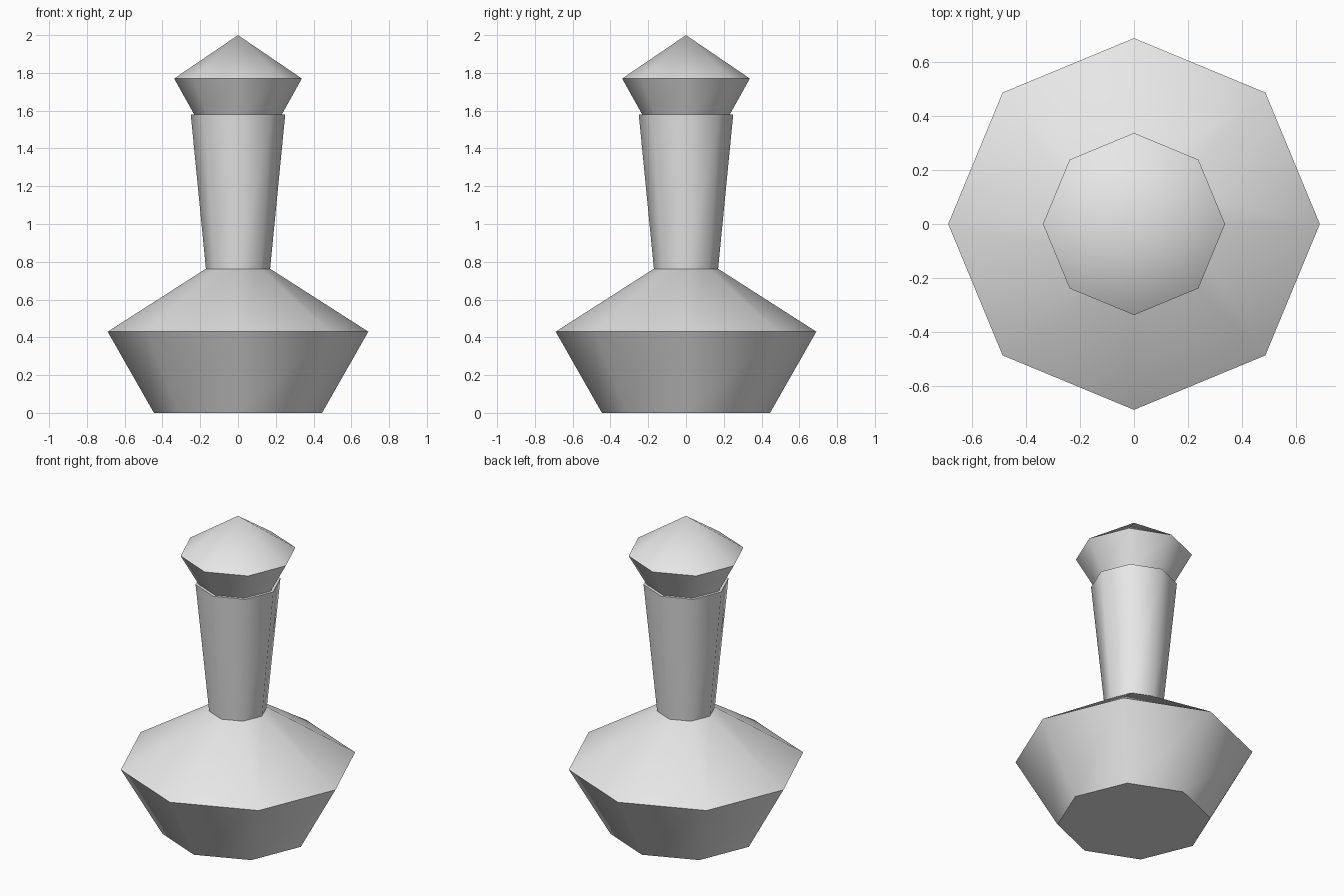
import bpy
import math

if "Cube" in bpy.data.objects:
    bpy.data.objects.remove(bpy.data.objects["Cube"], do_unlink=True)

SIDES = 8

# Single pale grey material
grey = bpy.data.materials.new("pale_grey")
grey.use_nodes = True
colour = (0.8, 0.8, 0.8, 1)
grey.diffuse_color = colour
grey.node_tree.nodes["Principled BSDF"].inputs["Base Color"].default_value = colour


def lathe(name, profile):
    """Spin a (radius, height) profile into a closed eight-sided solid."""
    verts, rings, faces = [], [], []
    for radius, z in profile:
        start = len(verts)
        count = SIDES if radius > 0 else 1
        for i in range(count):
            a = math.tau * i / SIDES
            verts.append((radius * math.cos(a), radius * math.sin(a), z))
        rings.append([start + i % count for i in range(SIDES)])
    for low, high in zip(rings, rings[1:]):
        for i in range(SIDES):
            j = (i + 1) % SIDES
            face = [low[i], low[j], high[j], high[i]]
            faces.append(list(dict.fromkeys(face)))
    faces.append(rings[0][::-1])
    if profile[-1][0] > 0:
        faces.append(rings[-1])
    mesh = bpy.data.meshes.new(name)
    mesh.from_pydata(verts, [], faces)
    mesh.materials.append(grey)
    obj = bpy.data.objects.new(name, mesh)
    bpy.context.collection.objects.link(obj)
    bpy.ops.object.select_all(action='DESELECT')
    obj.select_set(True)
    bpy.context.view_layer.objects.active = obj
    # Rounded around the sides, crisp at the rings
    bpy.ops.object.shade_smooth_by_angle(angle=math.radians(50))


# Wide flared base with sloping shoulder
lathe("base", [(0.445, 0), (0.69, 0.43), (0.17, 0.763)])
# Neck widening upward
lathe("neck", [(0.17, 0.763), (0.25, 1.58)])
# Flared head with pointed cap
lathe("head", [(0.232, 1.58), (0.338, 1.77), (0, 2)])
